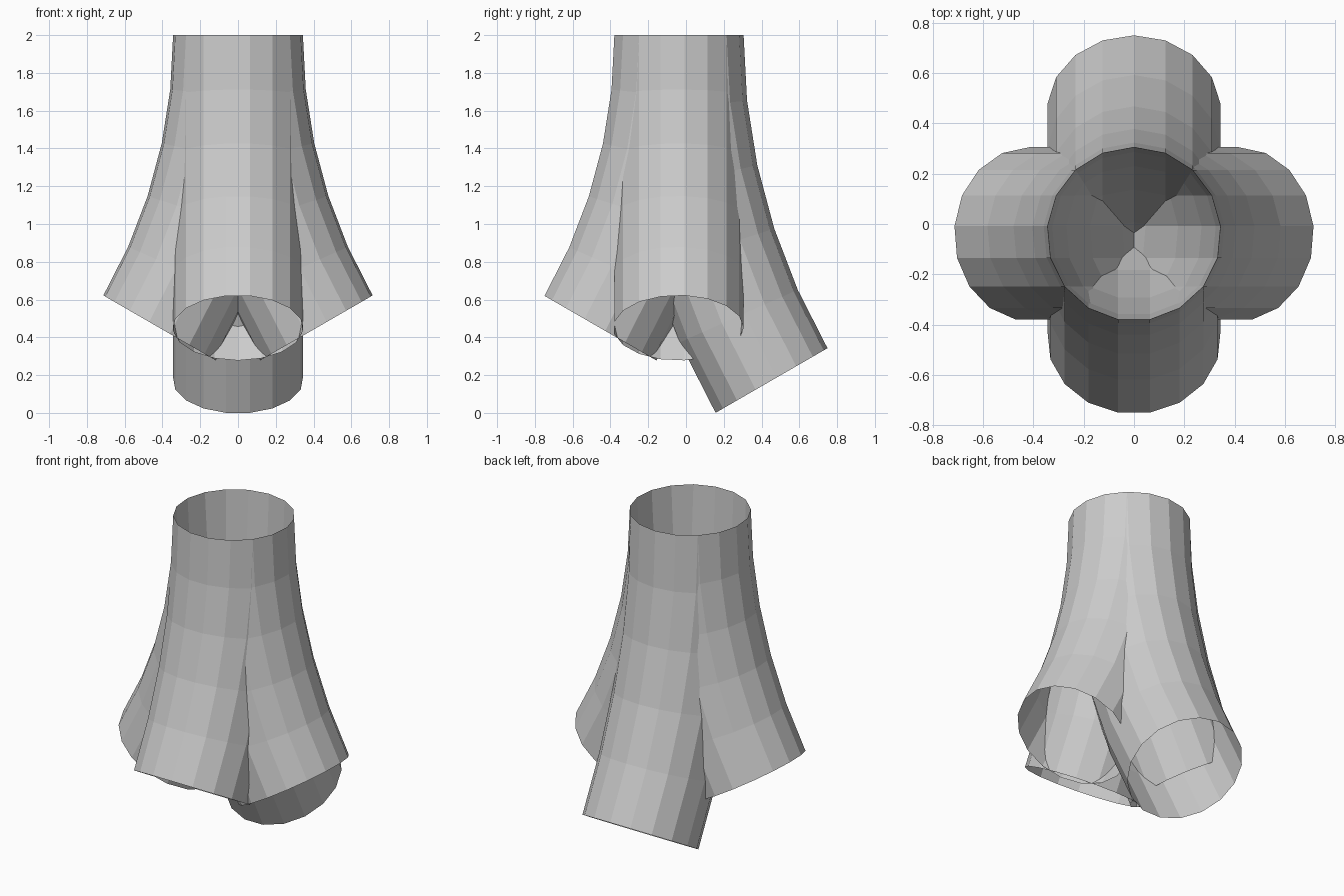
import bpy, bmesh
from math import sin, cos, tau, radians
from mathutils import Vector

if "Cube" in bpy.data.objects:
    bpy.data.objects.remove(bpy.data.objects["Cube"])

SIDES, RADIUS, CENTRE_Y, TOP = 17, 0.345, -0.04, 2.0


def bent_pipe(name, direction, bend_radius):
    """Open pipe that starts at the shared top ring and bends 30 degrees outward."""
    d = Vector(direction)
    bm = bmesh.new()
    # top ring, one corner pointing to the back
    ring = [bm.verts.new((RADIUS * sin(tau * i / SIDES),
                          CENTRE_Y + RADIUS * cos(tau * i / SIDES), TOP))
            for i in range(SIDES)]
    edges = [bm.edges.new((ring[i], ring[(i + 1) % SIDES])) for i in range(SIDES)]
    # sweep the ring along the bend
    bmesh.ops.spin(bm, geom=ring + edges,
                   cent=Vector((0, CENTRE_Y, TOP)) + d * bend_radius,
                   axis=d.cross(Vector((0, 0, 1))),
                   angle=radians(30), steps=5, use_duplicate=False)
    bmesh.ops.remove_doubles(bm, verts=bm.verts, dist=1e-5)
    bmesh.ops.recalc_face_normals(bm, faces=bm.faces)
    # make the normals face away from the pipe's axis
    bm.faces.ensure_lookup_table()
    f = max(bm.faces, key=lambda f: f.calc_center_median().dot(d))
    if f.normal.dot(d) < 0:
        bmesh.ops.reverse_faces(bm, faces=bm.faces)
    mesh = bpy.data.meshes.new(name)
    bm.to_mesh(mesh)
    bm.free()
    obj = bpy.data.objects.new(name, mesh)
    bpy.context.collection.objects.link(obj)
    return obj


# four pipes sharing one mouth; the back one has a wider bend and reaches the floor
bent_pipe("left_pipe", (-1, 0, 0), 3.10)
bent_pipe("right_pipe", (1, 0, 0), 3.10)
bent_pipe("front_pipe", (0, -1, 0), 3.10)
bent_pipe("back_pipe", (0, 1, 0), 3.66)
